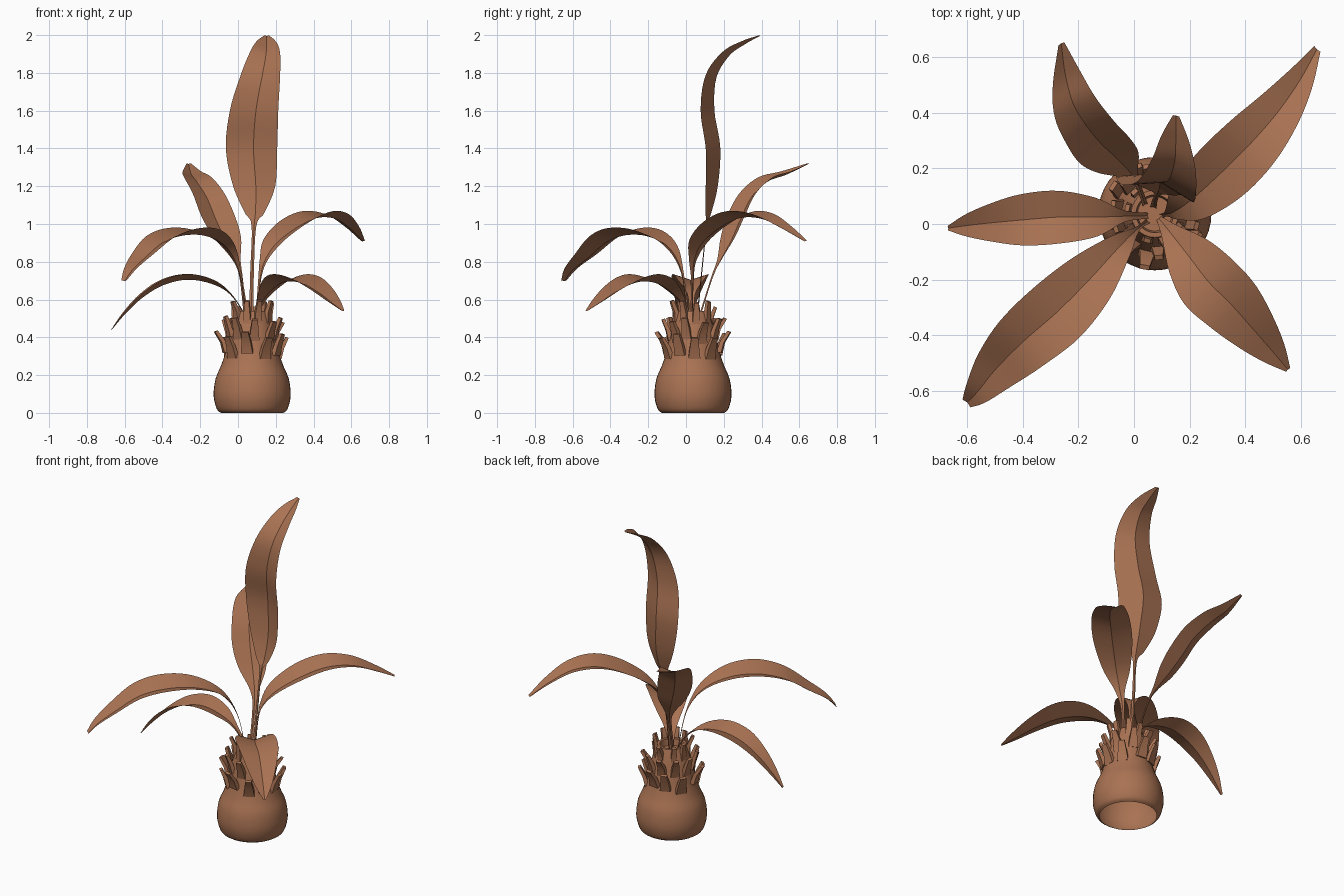
import bpy, bmesh, math, random
from mathutils import Vector, Matrix

random.seed(4)
cube = bpy.data.objects.get("Cube")
if cube:
    bpy.data.objects.remove(cube, do_unlink=True)

brown = bpy.data.materials.new("clay brown")
brown.use_nodes = True
colour = (0.40, 0.17, 0.086, 1)
brown.diffuse_color = colour
brown.node_tree.nodes["Principled BSDF"].inputs["Base Color"].default_value = colour

CENTRE = Vector((0.075, 0.037, 0))


def finish(bm, name, angle=30):
    mesh = bpy.data.meshes.new(name)
    bm.to_mesh(mesh)
    bm.free()
    mesh.materials.append(brown)
    mesh.shade_smooth()
    mesh.set_sharp_from_angle(angle=math.radians(angle))
    obj = bpy.data.objects.new(name, mesh)
    bpy.context.collection.objects.link(obj)
    return obj


def spline(points, steps=5):
    """Catmull-Rom through points of any dimension."""
    pts = [Vector(p) for p in points]
    pts = [2 * pts[0] - pts[1]] + pts + [2 * pts[-1] - pts[-2]]
    out = []
    for a, b, c, d in zip(pts, pts[1:], pts[2:], pts[3:]):
        for i in range(steps):
            t = i / steps
            out.append(0.5 * (2 * b + (c - a) * t + (2 * a - 5 * b + 4 * c - d) * t * t
                              + (3 * b - a - 3 * c + d) * t ** 3))
    return out + [pts[-2]]


def loft(bm, rows, closed=False):
    rows = [[bm.verts.new(p) for p in row] for row in rows]
    for low, high in zip(rows, rows[1:]):
        n = len(low)
        for i in range(n if closed else n - 1):
            j = (i + 1) % n
            bm.faces.new((low[i], low[j], high[j], high[i]))
    return rows


# Bulbous trunk, open underneath, with a shallow hollow at the top
def make_trunk():
    wall = spline([(0.165, 0), (0.187, 0.02), (0.204, 0.09), (0.194, 0.18), (0.165, 0.25),
                   (0.142, 0.32), (0.125, 0.4), (0.105, 0.48), (0.085, 0.54)], 3)
    profile = [tuple(p) for p in wall] + [(0.068, 0.54), (0.062, 0.5)]
    n = 40
    bm = bmesh.new()
    rows = loft(bm, [[CENTRE + Vector((r * math.cos(math.tau * i / n),
                                       r * math.sin(math.tau * i / n), z))
                      for i in range(n)] for r, z in profile], closed=True)
    bm.faces.new(rows[-1])
    finish(bm, "trunk", 40)


# Rings of cut leaf stubs: tapered slabs leaning outward
def make_stubs(name, count, turn, r0, z0, r1, z1, wide, narrow):
    bm = bmesh.new()
    for i in range(count):
        spin = Matrix.Rotation(turn + math.tau * (i + random.uniform(-0.15, 0.15)) / count, 4, 'Z')
        dz, dr = random.uniform(-0.025, 0.02), random.uniform(-0.015, 0.01)
        rows = []
        for r, z, w, t in ((r0, z0 + dz, wide, 0.012),
                           ((r0 + r1) / 2 - 0.008, (z0 + z1) / 2 + dz, (wide + narrow) / 2, 0.01),
                           (r1 + dr, z1 + dz, narrow, 0.008)):
            rows.append([CENTRE + spin @ Vector((r + a * t, b * w, z - a * t * 0.4))
                         for a, b in ((-1, -1), (1, -1), (1, 1), (-1, 1))])
        ends = loft(bm, rows, closed=True)
        bm.faces.new(ends[-1])
        bm.faces.new(ends[0][::-1])
    finish(bm, name)


# Leaf: path points are x, y, z, half width; blade folds along the midrib
def make_leaf(name, points, fold=0.32):
    path = spline(points)
    along = Vector(points[-1][:2]) - Vector(points[0][:2])
    side = Vector((along.y, -along.x, 0)).normalized()
    rows = []
    for i, p in enumerate(path):
        ahead, behind = path[min(i + 1, len(path) - 1)], path[max(i - 1, 0)]
        tangent = (ahead.to_3d() - behind.to_3d()).normalized()
        up = side.cross(tangent).normalized()
        w = max(p[3], 0.003)
        rows.append([Vector(p[:3]) + side * (u * w) + up * (fold * w * (abs(u) - 0.5))
                     for u in (-1, -0.5, 0, 0.5, 1)])
    bm = bmesh.new()
    loft(bm, rows)
    finish(bm, name)


make_trunk()
make_stubs("lower_stubs", 10, 0.1, 0.142, 0.31, 0.19, 0.42, 0.032, 0.018)
make_stubs("middle_stubs", 10, 0.4, 0.12, 0.39, 0.165, 0.5, 0.027, 0.015)
make_stubs("upper_stubs", 9, 0.2, 0.095, 0.46, 0.115, 0.575, 0.021, 0.012)

make_leaf("tall_leaf", [
    (0.07, 0.06, 0.5, 0.012), (0.075, 0.085, 0.75, 0.01), (0.085, 0.11, 0.99, 0.013),
    (0.09, 0.125, 1.06, 0.055), (0.09, 0.15, 1.2, 0.115), (0.077, 0.16, 1.4, 0.14),
    (0.09, 0.13, 1.6, 0.132), (0.122, 0.145, 1.78, 0.108), (0.145, 0.22, 1.9, 0.082),
    (0.15, 0.31, 1.96, 0.052), (0.152, 0.39, 1.997, 0.012)])
make_leaf("back_right_leaf", [
    (0.04, 0.07, 0.5, 0.01), (0.015, 0.14, 0.72, 0.01), (-0.01, 0.18, 0.81, 0.025),
    (-0.06, 0.23, 0.92, 0.08), (-0.11, 0.275, 1.03, 0.1), (-0.16, 0.335, 1.15, 0.095),
    (-0.215, 0.425, 1.235, 0.082), (-0.245, 0.53, 1.27, 0.055), (-0.262, 0.65, 1.32, 0.012)])
make_leaf("back_left_leaf", [
    (0.1, 0.03, 0.5, 0.01), (0.115, 0.035, 0.7, 0.01), (0.14, 0.04, 0.81, 0.03),
    (0.2, 0.08, 0.91, 0.08), (0.31, 0.18, 1.0, 0.112), (0.42, 0.29, 1.05, 0.11),
    (0.52, 0.405, 1.04, 0.085), (0.6, 0.52, 0.98, 0.052), (0.66, 0.63, 0.91, 0.015)])
make_leaf("front_left_leaf", [
    (0.09, 0.02, 0.5, 0.01), (0.13, -0.03, 0.6, 0.035), (0.2, -0.12, 0.685, 0.09),
    (0.27, -0.21, 0.715, 0.118), (0.35, -0.29, 0.7, 0.112), (0.43, -0.38, 0.65, 0.085),
    (0.5, -0.46, 0.59, 0.05), (0.555, -0.525, 0.54, 0.01)])
make_leaf("front_right_leaf", [
    (0.05, 0.01, 0.5, 0.01), (0.01, -0.02, 0.74, 0.01), (-0.055, -0.085, 0.88, 0.05),
    (-0.16, -0.2, 0.95, 0.1), (-0.28, -0.32, 0.96, 0.122), (-0.4, -0.425, 0.92, 0.112),
    (-0.5, -0.525, 0.83, 0.082), (-0.565, -0.605, 0.76, 0.048), (-0.602, -0.645, 0.7, 0.02)])
make_leaf("side_right_leaf", [
    (0.05, 0.03, 0.5, 0.01), (-0.04, 0.028, 0.63, 0.022), (-0.14, 0.025, 0.695, 0.07),
    (-0.27, 0.025, 0.72, 0.095), (-0.4, 0.015, 0.69, 0.092), (-0.51, 0.005, 0.62, 0.068),
    (-0.6, -0.005, 0.53, 0.04), (-0.67, -0.015, 0.44, 0.008)])
